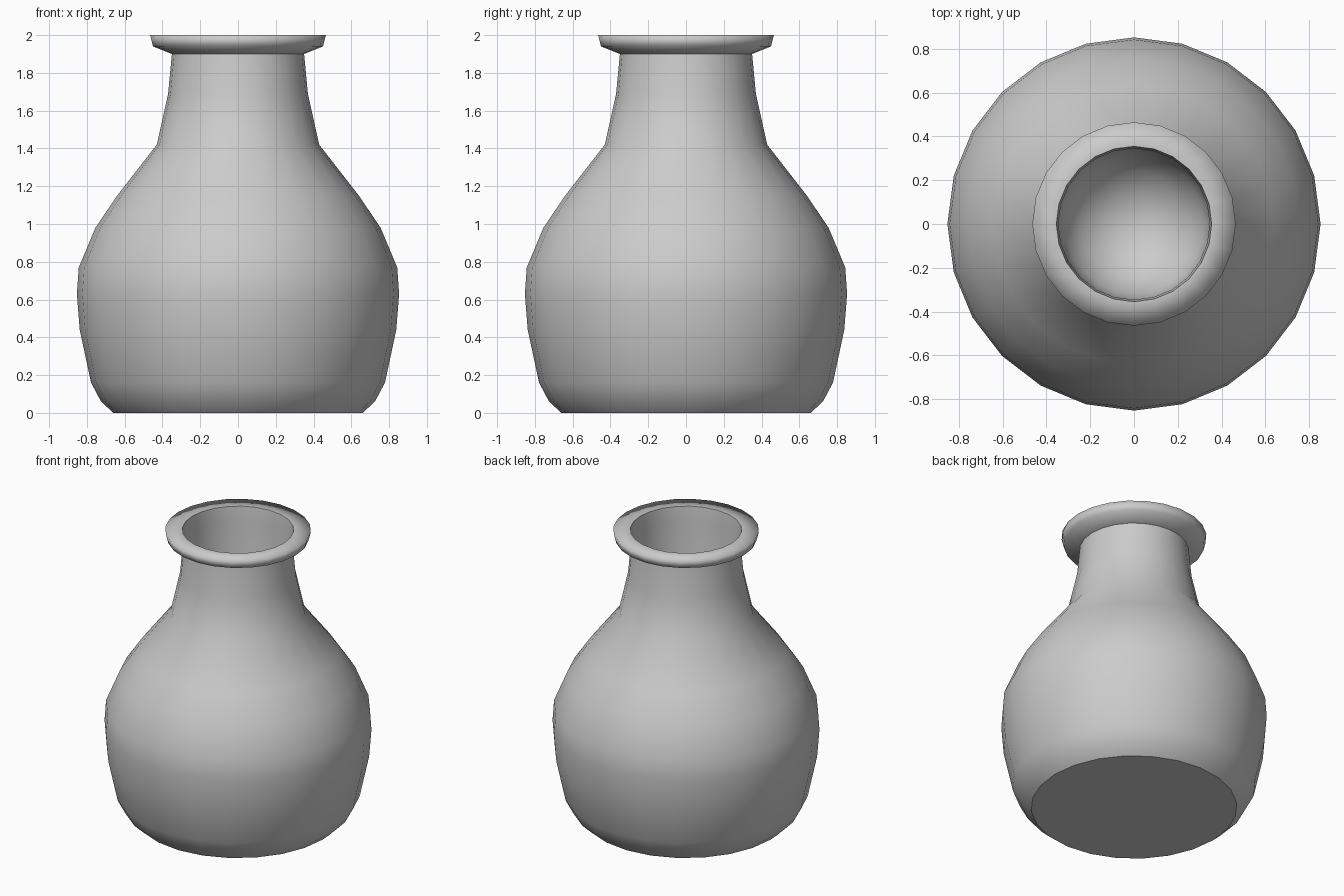
import bpy, bmesh, math

if "Cube" in bpy.data.objects:
    bpy.data.objects.remove(bpy.data.objects["Cube"])

SIDES = 24


def lathe(name, profile, sharp):
    """Revolve (radius, z) points about z; rings at the sharp indices keep a crease."""
    bm = bmesh.new()
    rings = []
    for r, z in profile:
        if r == 0:
            rings.append([bm.verts.new((0, 0, z))] * SIDES)
        else:
            rings.append([bm.verts.new((r * math.cos(2 * math.pi * i / SIDES),
                                        r * math.sin(2 * math.pi * i / SIDES), z))
                          for i in range(SIDES)])
    for a, b in zip(rings, rings[1:]):
        for i in range(SIDES):
            j = (i + 1) % SIDES
            corners = list(dict.fromkeys((a[i], a[j], b[j], b[i])))
            bm.faces.new(corners).smooth = True
    for k in sharp:
        for i in range(SIDES):
            bm.edges.get((rings[k][i], rings[k][(i + 1) % SIDES])).smooth = False
    bmesh.ops.recalc_face_normals(bm, faces=bm.faces)
    mesh = bpy.data.meshes.new(name)
    bm.to_mesh(mesh)
    bm.free()
    obj = bpy.data.objects.new(name, mesh)
    bpy.context.collection.objects.link(obj)
    return obj


# Outer body from the flat base up to the neck
body = [(0, 0), (0.66, 0), (0.725, 0.06), (0.778, 0.16), (0.838, 0.44), (0.853, 0.63),
        (0.843, 0.77), (0.755, 0.98), (0.64, 1.15), (0.43, 1.42), (0.37, 1.69), (0.35, 1.9)]

# Flared lip
lip = [(0.45, 1.94), (0.465, 2.0), (0.355, 2.0), (0.346, 1.9)]

# Hollow inside with a rounded bottom
R, CZ = 0.345, 1.4
hollow = [(R * math.cos(math.radians(a)), CZ - R * math.sin(math.radians(a)))
          for a in (0, 22.5, 45, 67.5)] + [(0, CZ - R)]

# Creases: base edge, under the lip, mouth edge
lathe("vase", body + lip + hollow, sharp=(1, len(body) - 1, len(body) + 2))
